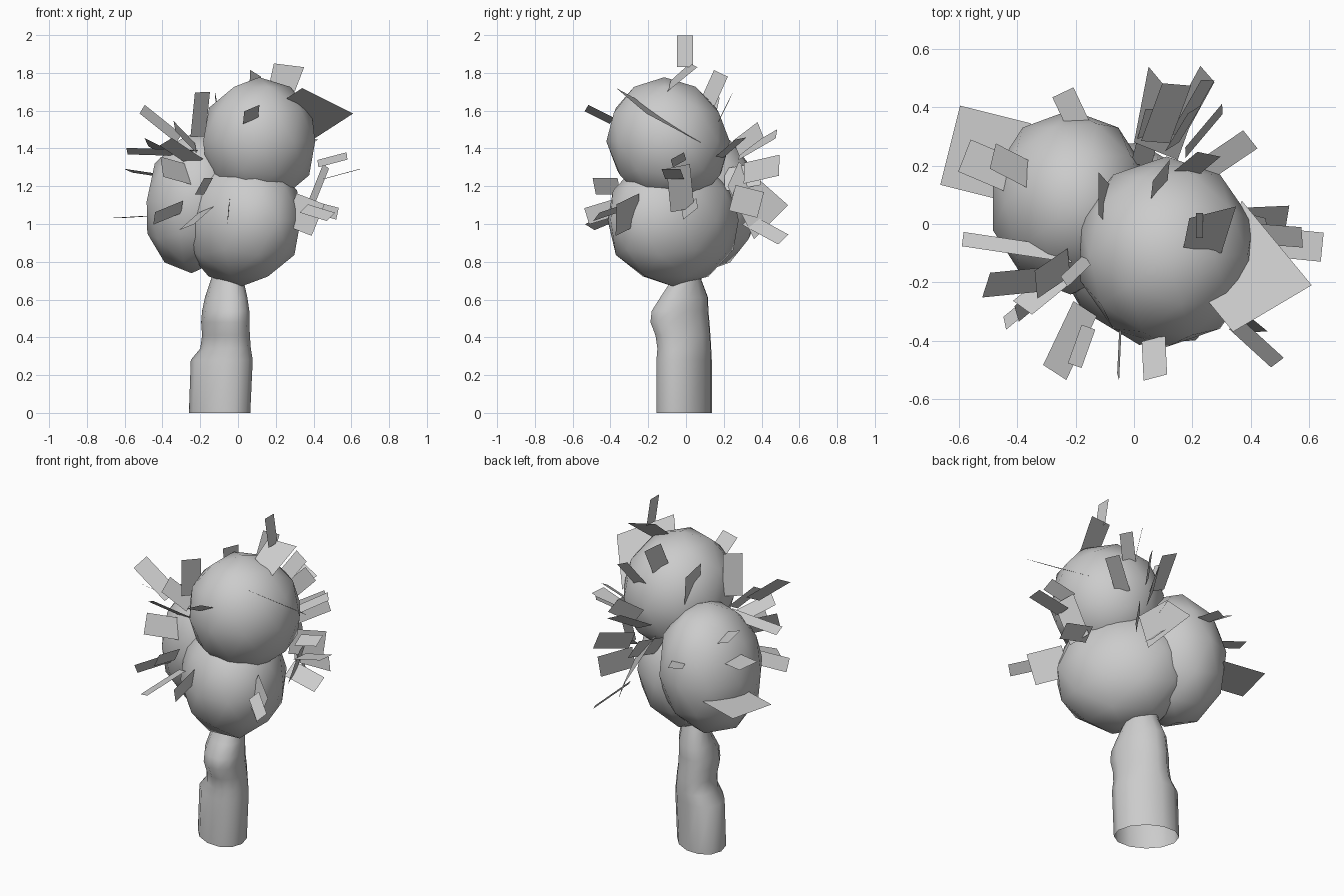
import bpy, bmesh
from math import cos, sin, pi, radians, sqrt
from mathutils import Vector, Matrix


def make_object(name, bm, smooth):
    me = bpy.data.meshes.new(name)
    bm.to_mesh(me)
    bm.free()
    for p in me.polygons:
        p.use_smooth = smooth
    ob = bpy.data.objects.new(name, me)
    bpy.context.collection.objects.link(ob)
    return ob


def blob(name, centre, radii, yx=0, xz=0, yz=0):
    """Low-poly ellipsoid, slightly sheared."""
    bm = bmesh.new()
    bmesh.ops.create_icosphere(bm, subdivisions=2, radius=1.015)
    shear = Matrix(((1, 0, xz, 0), (yx, sqrt(1 - yx * yx), yz, 0),
                    (0, 0, 1, 0), (0, 0, 0, 1)))
    bmesh.ops.transform(bm, verts=bm.verts, matrix=Matrix.Translation(centre)
                        @ Matrix.Diagonal((*radii, 1)) @ shear)
    return make_object(name, bm, True)


# Three overlapping foliage masses
blob("foliage_top", (0.112, -0.095, 1.437), (0.307, 0.322, 0.335), yz=-0.06)
blob("foliage_front", (0.018, -0.068, 1.02), (0.325, 0.352, 0.345), yx=-0.24)
blob("foliage_back_left", (-0.218, 0.075, 1.12), (0.275, 0.312, 0.375), xz=0.1)

# Trunk: lofted rings of x0, x1, y0, y1, z, open below, with a swollen knot in front
rings = [(-.26, .065, -.16, .14, 0), (-.25, .078, -.16, .14, .28),
         (-.20, .068, -.155, .137, .34), (-.19, .063, -.165, .133, .41),
         (-.195, .06, -.192, .128, .48), (-.19, .06, -.185, .122, .54),
         (-.175, .05, -.14, .12, .61), (-.145, .03, -.08, .085, .7),
         (-.11, .01, -.05, .06, .82)]
bm = bmesh.new()
n = 12
rho = -0.3
prev = None
for x0, x1, y0, y1, z in rings:
    ring = []
    for i in range(n):
        a = 2 * pi * i / n
        u, v = cos(a), rho * cos(a) + sqrt(1 - rho * rho) * sin(a)
        ring.append(bm.verts.new(((x0 + x1 + (x1 - x0) * u) / 2,
                                  (y0 + y1 + (y1 - y0) * v) / 2, z)))
    if prev:
        for i in range(n):
            j = (i + 1) % n
            bm.faces.new((prev[i], prev[j], ring[j], ring[i]))
    prev = ring
make_object("trunk", bm, True)

# Leaf cards
leaves = bmesh.new()
core = Vector((-0.03, 0, 1.2))


def quad(*pts):
    leaves.faces.new([leaves.verts.new(p) for p in pts])


def card(c, length, width, roll, direction=None):
    c = Vector(c)
    d = (Vector(direction) if direction else c - core).normalized()
    s = d.cross(Vector((0, 0, 1))).normalized()
    s = Matrix.Rotation(radians(roll), 3, d) @ s
    a, b = d * length / 2, s * width / 2
    quad(c - a - b, c + a - b, c + a + b, c - a + b)


# Large and specially angled cards
quad((.61, -.21, 1.585), (.34, -.37, 1.72), (.25, -.26, 1.66), (.37, .08, 1.43))
quad((.05, .54, 1.1), (.2, .36, .92), (.15, .22, 1.2), (0, .28, 1.33))
quad((.19, .02, 1.85), (.17, -.08, 1.76), (.30, -.1, 1.70), (.35, .06, 1.83))
card((.225, -.005, 1.915), .17, .085, 0, (-.15, 0, 1))
card((.55, -.07, 1.265), .2, .1, 0, (1, -.1, .27))
card((.42, -.03, 1.19), .25, .13, 30, (.4, -.1, 1))
card((-.4, -.08, 1.38), .38, .06, 35, (-1, .15, .03))
card((-.41, -.2, 1.53), .25, .1, -35, (-1, -.1, .8))
card((-.51, .24, 1.04), .25, .28, 0, (-1, .25, -.06))
card((.07, -.46, 1.58), .15, .09, 25, (.05, -1, .5))
card((.09, .15, 1.72), .17, .1, 60, (.05, .45, 1))
card((-.2, -.16, 1.58), .24, .11, 10, (.1, -.15, 1))

# Radial cards: x, y, z, length, width, roll
for x, y, z, l, w, r in [
        (.42, -.41, 1.06, .2, .07, 40), (.35, -.31, 1.05, .2, .18, 75),
        (-.05, -.43, 1.07, .2, .09, 85), (-.22, -.4, 1.03, .26, .1, 20),
        (-.5, .2, 1.27, .18, .12, 10), (-.18, -.42, 1.2, .14, .1, 60),
        (-.32, -.24, 1.28, .22, .12, -65), (-.28, -.17, 1.46, .18, .11, -40),
        (-.1, .08, 1.57, .24, .15, 50), (-.21, .38, 1.25, .16, .08, 0),
        (.2, .42, .97, .24, .09, 40), (.2, .4, 1.29, .22, .12, 70),
        (.11, .38, 1.42, .24, .11, 30), (.21, .2, 1.6, .2, .09, 45),
        (.31, .23, 1.4, .24, .08, 10), (.43, .02, 1.08, .2, .1, 40),
        (.24, .32, 1.12, .2, .14, 80), (-.37, -.28, 1.06, .2, .08, 60),
        (.05, .3, 1.25, .2, .14, 60), (.5, -.04, 1.34, .16, .08, 30),
        (-.3, -.22, 1.38, .24, .09, 30), (-.42, .2, 1.4, .16, .1, 30),
        (.17, .33, 1.45, .18, .1, 75)]:
    card((x, y, z), l, w, r)
make_object("leaf_cards", leaves, False)
